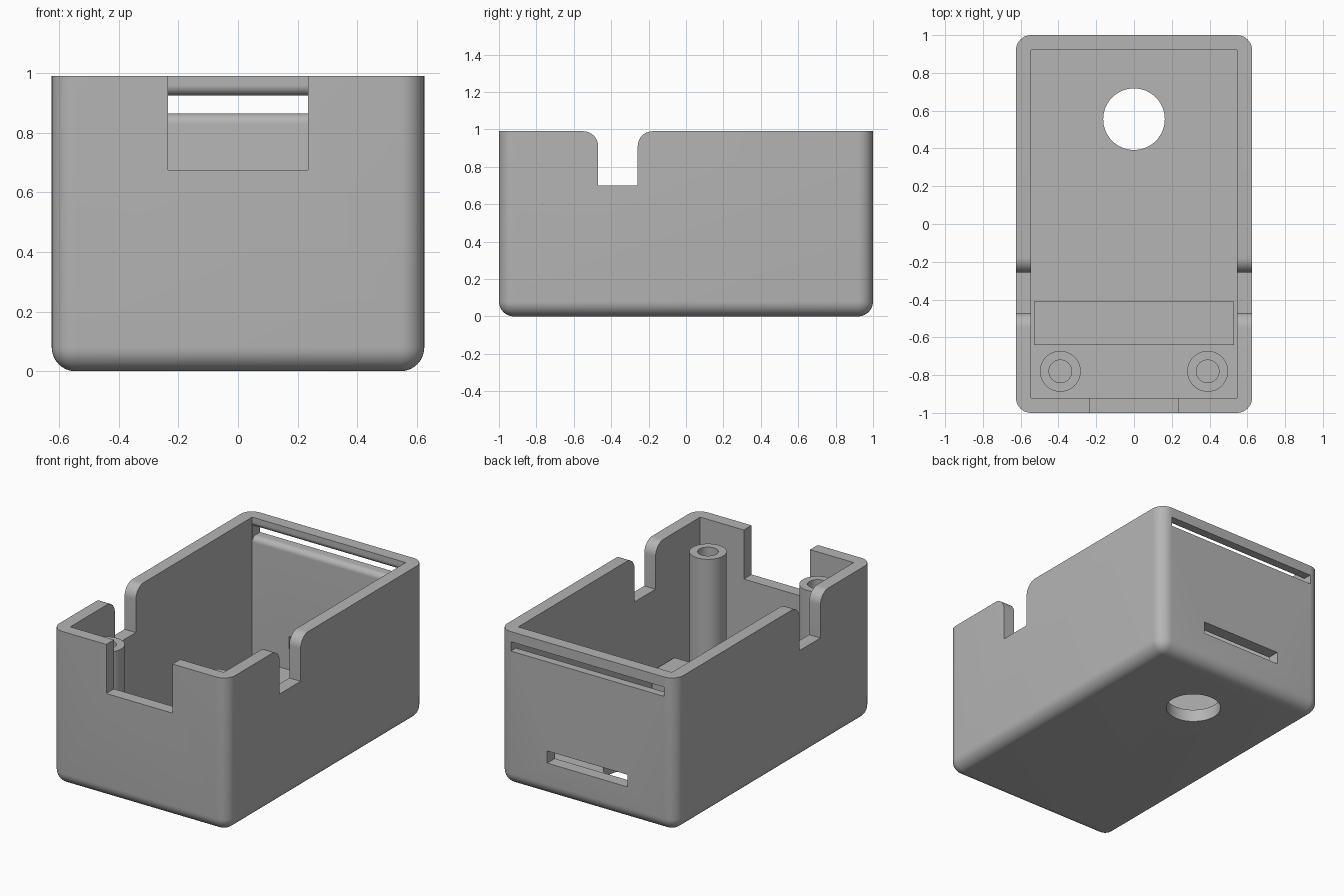
import bpy, bmesh
from math import pi, cos, sin, radians
from mathutils import Vector

if "Cube" in bpy.data.objects:
    bpy.data.objects.remove(bpy.data.objects["Cube"], do_unlink=True)

grey = bpy.data.materials.new("plain grey")
grey.use_nodes = True
colour = (0.46, 0.46, 0.46, 1)
grey.diffuse_color = colour
grey.node_tree.nodes["Principled BSDF"].inputs["Base Color"].default_value = colour

WX, WY, TOP, R = 0.625, 1.0, 0.99, 0.08    # outer half sizes, height, rounding
IX, IY, FLOOR = 0.545, 0.922, 0.08         # cavity half sizes, floor thickness
OVER = 1.2                                 # height cutters reach above the rim


def make(name, bm):
    bmesh.ops.recalc_face_normals(bm, faces=bm.faces)
    mesh = bpy.data.meshes.new(name)
    bm.to_mesh(mesh)
    bm.free()
    mesh.materials.append(grey)
    obj = bpy.data.objects.new(name, mesh)
    bpy.context.collection.objects.link(obj)
    return obj


def box_bm(lo, hi):
    bm = bmesh.new()
    bmesh.ops.create_cube(bm, size=1)
    lo, hi = Vector(lo), Vector(hi)
    for v in bm.verts:
        v.co = Vector([(lo[i] + hi[i]) / 2 + v.co[i] * (hi[i] - lo[i]) for i in range(3)])
    return bm


def prism_x(name, profile, half):
    """Extrude a (y, z) outline along x."""
    bm = bmesh.new()
    face = bm.faces.new([bm.verts.new((-half, y, z)) for y, z in profile])
    out = bmesh.ops.extrude_face_region(bm, geom=[face])
    moved = [g for g in out["geom"] if isinstance(g, bmesh.types.BMVert)]
    bmesh.ops.translate(bm, verts=moved, vec=(2 * half, 0, 0))
    return make(name, bm)


def arc(cy, cz, r, start, end, steps=10):
    return [(cy + r * cos(radians(start + (end - start) * i / steps)),
             cz + r * sin(radians(start + (end - start) * i / steps)))
            for i in range(steps + 1)]


def smooth(obj):
    bpy.ops.object.select_all(action="DESELECT")
    obj.select_set(True)
    bpy.context.view_layer.objects.active = obj
    bpy.ops.object.shade_smooth_by_angle(angle=radians(30))


def cut(obj, cutter):
    cutter.hide_render = True
    bpy.context.view_layer.objects.active = obj
    mod = obj.modifiers.new("cut", "BOOLEAN")
    mod.operation, mod.solver, mod.object = "DIFFERENCE", "EXACT", cutter
    bpy.ops.object.modifier_apply(modifier=mod.name)
    bpy.data.objects.remove(cutter, do_unlink=True)


# Outer shell, rounded everywhere except the rim
bm = box_bm((-WX, -WY, 0), (WX, WY, TOP))
edges = [e for e in bm.edges if any(v.co.z < 0.01 for v in e.verts)]
bmesh.ops.bevel(bm, geom=edges, offset=R, segments=10, profile=0.5, affect="EDGES")
case = make("case_shell", bm)

# Cavity
cut(case, make("cavity", box_bm((-IX, -IY, FLOOR), (IX, IY, OVER))))

# Front notch
cut(case, make("front_notch", box_bm((-0.235, -1.1, 0.675), (0.235, -0.85, OVER))))

# Side notches with rounded mouths
y0, y1, base = -0.47, -0.258, 0.70
mouth = [(y0, base), (y1, base)]
mouth += arc(y1 + R, TOP - R, R, 180, 90)
mouth += [(y1 + R, OVER), (y0 - R, OVER)]
mouth += arc(y0 - R, TOP - R, R, 90, 0)
cut(case, prism_x("side_notches", mouth, 0.8))

# Long upper slot in the back wall, flared on the inside
low, high, f = 0.865, 0.925, 0.035
slot = [(1.1, high), (1.1, low)]
slot += arc(IY + f, low - f, f, 90, 180)
slot += [(IY - 0.05, low - f), (IY - 0.05, high + f)]
slot += arc(IY + f, high + f, f, 180, 270)
cut(case, prism_x("upper_slot", slot, 0.543))

# Short lower slot in the back wall
cut(case, make("lower_slot", box_bm((-0.285, 0.85, 0.215), (0.285, 1.1, 0.293))))

# Round hole in the floor
bm = bmesh.new()
bmesh.ops.create_cone(bm, cap_ends=True, segments=64, radius1=0.163, radius2=0.163, depth=0.4)
bmesh.ops.translate(bm, verts=bm.verts, vec=(0, 0.555, 0))
cut(case, make("floor_hole", bm))
smooth(case)

# Raised bar across the floor
make("floor_bar", box_bm((-0.53, -0.64, FLOOR - 0.02), (0.53, -0.41, 0.20)))

# Hollow screw posts
for side, x in (("right", -0.39), ("left", 0.39)):
    bm = bmesh.new()
    outline = [(0.108, FLOOR - 0.02), (0.108, 0.865), (0.06, 0.865), (0.06, FLOOR + 0.01), (0, FLOOR + 0.01)]
    verts = [bm.verts.new((r, 0, z)) for r, z in outline]
    lines = [bm.edges.new(pair) for pair in zip(verts, verts[1:])]
    bmesh.ops.spin(bm, geom=verts + lines, cent=(0, 0, 0), axis=(0, 0, 1),
                   angle=2 * pi, steps=48, use_merge=True)
    bmesh.ops.remove_doubles(bm, verts=bm.verts, dist=0.0001)
    bmesh.ops.holes_fill(bm, edges=[e for e in bm.edges if e.is_boundary])
    bmesh.ops.translate(bm, verts=bm.verts, vec=(x, -0.78, 0))
    smooth(make("screw_post_" + side, bm))
